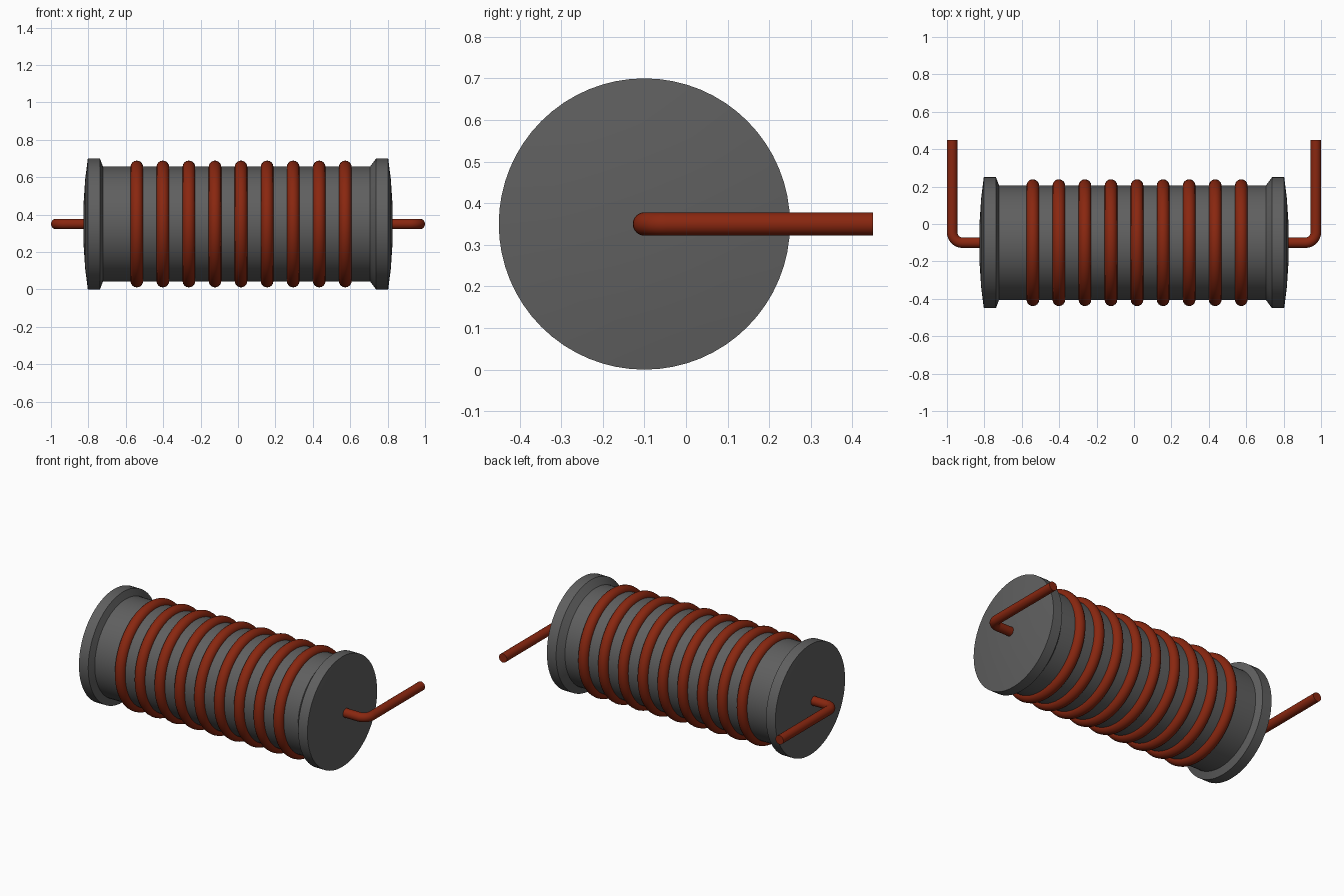
import bpy, bmesh, math
from mathutils import Vector, Matrix

if "Cube" in bpy.data.objects:
    bpy.data.objects.remove(bpy.data.objects["Cube"])

AXIS_Y, AXIS_Z = -0.10, 0.35


def material(name, rgb):
    m = bpy.data.materials.new(name)
    m.use_nodes = True
    m.diffuse_color = (*rgb, 1)
    bsdf = next(n for n in m.node_tree.nodes if n.type == 'BSDF_PRINCIPLED')
    bsdf.inputs["Base Color"].default_value = (*rgb, 1)
    return m


grey = material("dark grey ferrite", (0.115, 0.115, 0.115))
copper = material("enamelled copper red", (0.25, 0.02, 0.005))


def smooth(ob, angle):
    bpy.ops.object.select_all(action='DESELECT')
    ob.select_set(True)
    bpy.context.view_layer.objects.active = ob
    bpy.ops.object.shade_smooth_by_angle(angle=math.radians(angle))


def lathe(name, profile, mat, steps, closed=False, angle=30):
    """Spin (x, radius) points about the long axis."""
    bm = bmesh.new()
    vs = [bm.verts.new((x, 0, r)) for x, r in profile]
    pairs = list(zip(vs, vs[1:])) + ([(vs[-1], vs[0])] if closed else [])
    edges = [bm.edges.new(p) for p in pairs]
    bmesh.ops.spin(bm, geom=vs + edges, cent=(0, 0, 0), axis=(1, 0, 0),
                   angle=math.tau, steps=steps, use_merge=True)
    bmesh.ops.remove_doubles(bm, verts=bm.verts, dist=1e-5)
    bmesh.ops.recalc_face_normals(bm, faces=bm.faces)
    me = bpy.data.meshes.new(name)
    bm.to_mesh(me)
    bm.free()
    me.materials.append(mat)
    ob = bpy.data.objects.new(name, me)
    ob.location = (0, AXIS_Y, AXIS_Z)
    bpy.context.collection.objects.link(ob)
    smooth(ob, angle)
    return ob


# Core with a flange, chamfer and shallow dome at each end
lathe("bobbin_core", [
    (-0.828, 0), (-0.825, 0.12), (-0.817, 0.24), (-0.803, 0.35),
    (-0.738, 0.35), (-0.722, 0.307),
    (0.706, 0.307), (0.738, 0.35),
    (0.803, 0.35), (0.817, 0.24), (0.825, 0.12), (0.828, 0)], grey, 64)

# Wire turns around the core
for i in range(9):
    cx = -0.541 + i * 0.1393
    ring = [(cx + 0.034 * math.cos(a), 0.305 + 0.034 * math.sin(a))
            for a in (math.tau * k / 16 for k in range(16))]
    lathe(f"wire_turn_{i + 1}", ring, copper, 64, closed=True, angle=60)


# Bent lead wires, swept along a path with a rounded corner
def lead(name, side):
    bend, r, x_out = 0.055, 0.028, 0.972
    path = [Vector((0.78, 0))]
    for k in range(9):
        a = -math.pi / 2 + k * math.pi / 16
        path.append(Vector((x_out - bend + bend * math.cos(a),
                            bend + bend * math.sin(a))))
    path.append(Vector((x_out, 0.55)))
    bm = bmesh.new()
    rings = []
    for i, p in enumerate(path):
        t = (path[min(i + 1, len(path) - 1)] - path[max(i - 1, 0)]).normalized()
        if i <= 1:
            t = Vector((1, 0))
        elif i >= len(path) - 2:
            t = Vector((0, 1))
        n = Vector((t.y, -t.x))
        rings.append([bm.verts.new((side * (p.x + n.x * r * math.cos(a)),
                                    p.y + n.y * r * math.cos(a), r * math.sin(a)))
                      for a in (math.tau * k / 24 for k in range(24))])
    for ra, rb in zip(rings, rings[1:]):
        for k in range(24):
            j = (k + 1) % 24
            bm.faces.new((ra[k], ra[j], rb[j], rb[k]))
    bm.faces.new(rings[0])
    bm.faces.new(rings[-1])
    bmesh.ops.recalc_face_normals(bm, faces=bm.faces)
    me = bpy.data.meshes.new(name)
    bm.to_mesh(me)
    bm.free()
    me.materials.append(copper)
    ob = bpy.data.objects.new(name, me)
    ob.location = (0, AXIS_Y, AXIS_Z)
    bpy.context.collection.objects.link(ob)
    smooth(ob, 40)


lead("left_lead_wire", 1)
lead("right_lead_wire", -1)
